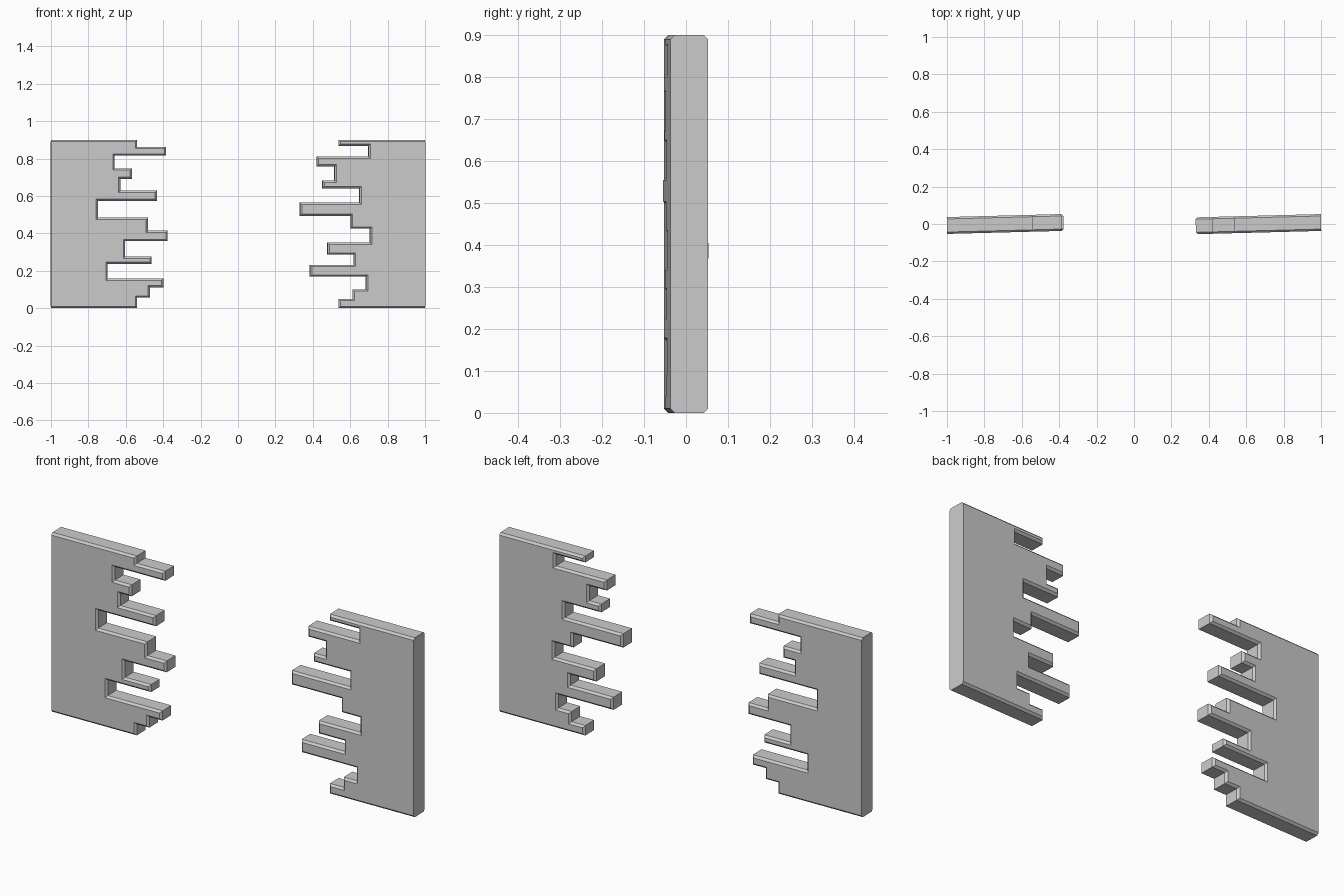
import bpy, bmesh, math
from mathutils import Matrix

if "Cube" in bpy.data.objects:
    bpy.data.objects.remove(bpy.data.objects["Cube"])

HEIGHT, THICK, CHAMFER, TILT = 0.9, 0.09, 0.01, math.radians(1.5)

# Splintered edge, top to bottom: (x of the step, z where the step ends)
LEFT_STEPS = [(-0.54, 0.863), (-0.385, 0.815), (-0.66, 0.748), (-0.568, 0.69),
              (-0.63, 0.628), (-0.435, 0.574), (-0.75, 0.484), (-0.482, 0.415),
              (-0.377, 0.358), (-0.604, 0.275), (-0.462, 0.237), (-0.698, 0.159),
              (-0.40, 0.11), (-0.472, 0.056), (-0.54, 0)]
RIGHT_STEPS = [(0.537, 0.868), (0.697, 0.81), (0.42, 0.757), (0.515, 0.682),
               (0.45, 0.64), (0.648, 0.564), (0.33, 0.494), (0.602, 0.425),
               (0.704, 0.35), (0.477, 0.286), (0.618, 0.232), (0.383, 0.168),
               (0.683, 0.101), (0.612, 0.05), (0.537, 0)]


def broken_panel(name, steps, end_x, pivot_y):
    # Stepped outline closed by the straight outer end
    outline, z = [(end_x, 0), (end_x, HEIGHT)], HEIGHT
    for x, z_next in steps:
        outline += [(x, z), (x, z_next)]
        z = z_next
    bm = bmesh.new()
    face = bm.faces.new([bm.verts.new((x, -THICK / 2, z)) for x, z in outline])
    extruded = bmesh.ops.extrude_face_region(bm, geom=[face])["geom"]
    bmesh.ops.translate(bm, vec=(0, THICK, 0),
                        verts=[g for g in extruded if isinstance(g, bmesh.types.BMVert)])
    bmesh.ops.recalc_face_normals(bm, faces=bm.faces[:])

    # Chamfer front and back rims, leaving the outer end square
    rims = []
    for e in bm.edges:
        a, b = e.verts
        at_end = all(abs(v.co.x - end_x) < 1e-5 for v in e.verts)
        if abs(a.co.y - b.co.y) < 1e-5 and not at_end:
            rims.append(e)
    bmesh.ops.bevel(bm, geom=rims, offset=CHAMFER, offset_type='OFFSET',
                    segments=1, profile=0.5, affect='EDGES')

    # Slight swing about the outer end
    pivot = Matrix.Translation((end_x, 0, 0))
    bm.transform(Matrix.Translation((0, pivot_y, 0)) @ pivot
                 @ Matrix.Rotation(TILT, 4, 'Z') @ pivot.inverted())
    mesh = bpy.data.meshes.new(name)
    bm.to_mesh(mesh)
    bm.free()
    obj = bpy.data.objects.new(name, mesh)
    bpy.context.collection.objects.link(obj)


# Two halves of the broken board
broken_panel("left_broken_panel", LEFT_STEPS, -1, -0.008)
broken_panel("right_broken_panel", RIGHT_STEPS, 1, 0.008)
